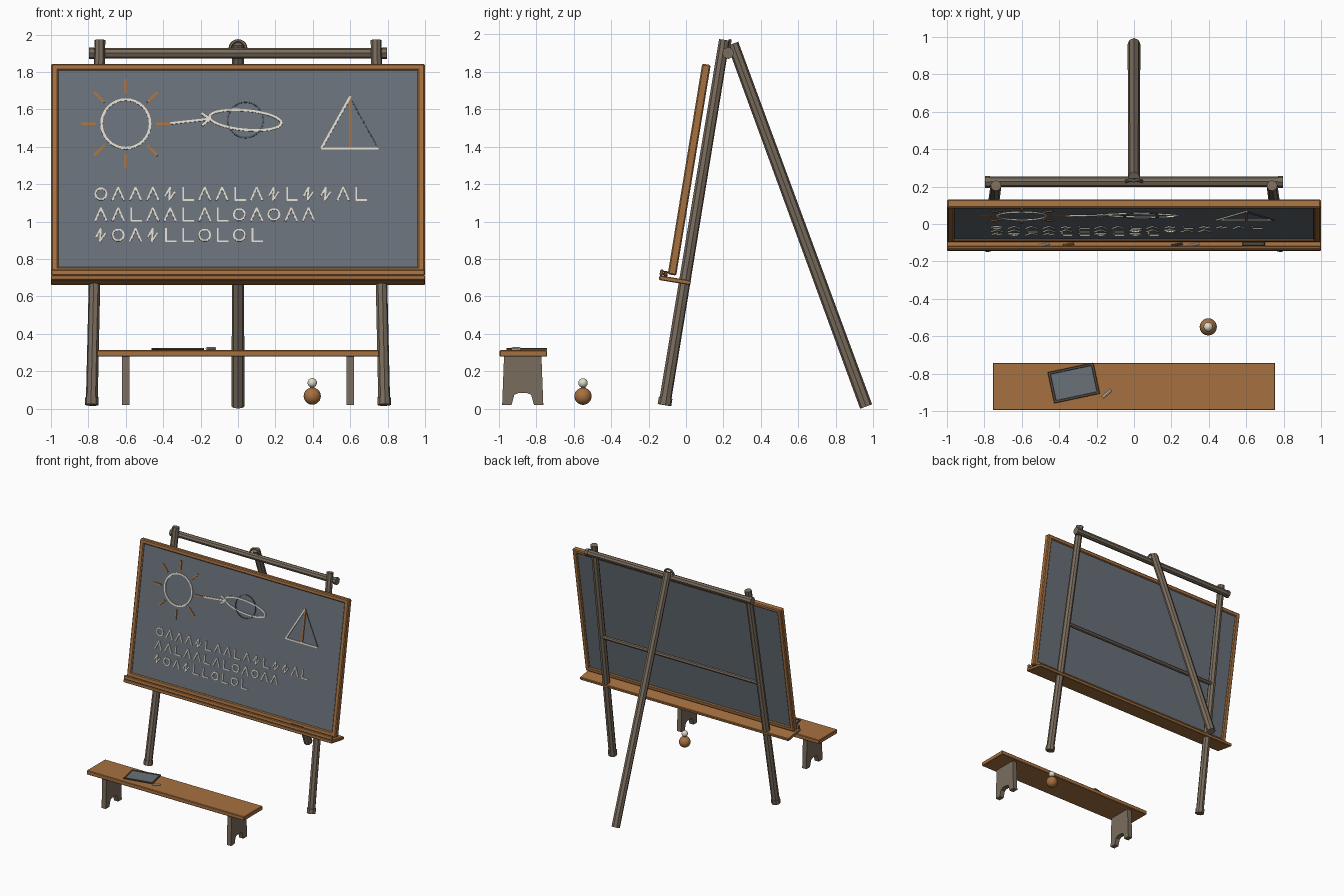
import bpy, bmesh, math
from mathutils import Matrix, Vector

cube = bpy.data.objects.get("Cube")
if cube:
    bpy.data.objects.remove(cube, do_unlink=True)


def material(name, rgb):
    m = bpy.data.materials.new(name)
    m.use_nodes = True
    m.diffuse_color = (*rgb, 1)
    m.node_tree.nodes["Principled BSDF"].inputs["Base Color"].default_value = (*rgb, 1)
    return m


WOOD = material("warm wood", (0.38, 0.165, 0.052))
POLE = material("weathered wood", (0.195, 0.152, 0.11))
SLATE = material("slate", (0.14, 0.165, 0.19))
CHALK = material("white chalk", (0.75, 0.70, 0.60))
ORANGE = material("orange chalk", (0.42, 0.16, 0.04))
BLUE = material("blue grey chalk", (0.07, 0.09, 0.11))
DARK = material("dark wood", (0.09, 0.07, 0.05))

# Tilted coordinate system of the board: x across, y through, z up its face
TILT = math.radians(-9.3)
BASE = Vector((0, -0.075, 0.715))
BOARD = Matrix.Translation(BASE) @ Matrix.Rotation(TILT, 4, 'X')


def finish(name, bm, mat, frame=Matrix(), smooth=False):
    bmesh.ops.recalc_face_normals(bm, faces=bm.faces)
    me = bpy.data.meshes.new(name)
    bm.to_mesh(me)
    bm.free()
    me.materials.append(mat)
    ob = bpy.data.objects.new(name, me)
    bpy.context.collection.objects.link(ob)
    ob.matrix_world = frame
    if smooth:
        for p in me.polygons:
            p.use_smooth = True
    return ob


def box(name, lo, hi, mat, frame=Matrix(), bevel=0.004):
    lo, hi = Vector(lo), Vector(hi)
    bm = bmesh.new()
    bmesh.ops.create_cube(bm, size=1, matrix=Matrix.Translation((lo + hi) / 2)
                          @ Matrix.Diagonal((*(hi - lo), 1)))
    if bevel:
        bmesh.ops.bevel(bm, geom=bm.edges[:], offset=bevel, segments=1, affect='EDGES')
    return finish(name, bm, mat, frame)


def pole(name, a, b, r, mat=POLE, r2=None, sides=8, frame=Matrix()):
    a, b = Vector(a), Vector(b)
    d = b - a
    bm = bmesh.new()
    bmesh.ops.create_cone(bm, cap_ends=True, segments=sides, radius1=r,
                          radius2=r2 or r, depth=d.length,
                          matrix=Matrix.Translation((a + b) / 2)
                          @ d.to_track_quat('Z', 'Y').to_matrix().to_4x4())
    return finish(name, bm, mat, frame)


def ball(name, centre, r, mat):
    bm = bmesh.new()
    bmesh.ops.create_uvsphere(bm, u_segments=20, v_segments=12, radius=r,
                              matrix=Matrix.Translation(centre))
    return finish(name, bm, mat, smooth=True)


def drawing(name, lines, width, mat):
    """Thin plates on the slate along polylines given as (x, height) points."""
    bm = bmesh.new()
    for line in lines:
        for (x1, z1), (x2, z2) in zip(line, line[1:]):
            z1, z2 = [(z - BASE.z) / math.cos(TILT) for z in (z1, z2)]
            dx, dz = x2 - x1, z2 - z1
            bmesh.ops.create_cube(bm, size=1, matrix=Matrix.Translation(
                ((x1 + x2) / 2, -0.015, (z1 + z2) / 2))
                @ Matrix.Rotation(-math.atan2(dz, dx), 4, 'Y')
                @ Matrix.Diagonal((math.hypot(dx, dz) + width * 0.4, 0.008, width, 1)))
    return finish(name, bm, mat, BOARD)


def ellipse(cx, cz, rx, rz, tilt=0, n=32):
    pts = []
    for i in range(n + 1):
        t = math.tau * i / n
        x, z = rx * math.cos(t), rz * math.sin(t)
        pts.append((cx + x * math.cos(tilt) - z * math.sin(tilt),
                    cz + x * math.sin(tilt) + z * math.cos(tilt)))
    return pts


# Easel: two front legs with feet, rear leg, cross bars
for side, s in (("right", -1), ("left", 1)):
    foot, top = Vector((s * 0.782, -0.115, 0.02)), Vector((s * 0.738, 0.205, 1.97))
    pole(f"front_leg_{side}", foot, top, 0.032, r2=0.029)
    pole(f"foot_{side}", foot, foot.lerp(top, 0.02), 0.037)
    pole(f"bar_end_{side}", (s * 0.77, 0.225, 1.9), (s * 0.796, 0.225, 1.9), 0.032)
pole("rear_leg", (0, 0.962, 0.012), (0, 0.25, 1.95), 0.034, r2=0.031)
pole("top_bar", (-0.79, 0.226, 1.9), (0.79, 0.226, 1.9), 0.027)
pole("middle_bar", (-0.76, 0.075, 1.12), (0.76, 0.075, 1.12), 0.017)
bpy.ops.mesh.primitive_torus_add(major_radius=0.042, minor_radius=0.009,
                                 major_segments=20, minor_segments=6,
                                 location=(0, 0.228, 1.925),
                                 rotation=(math.radians(80), 0, 0))
ring = bpy.context.object
ring.name = "hinge_ring"
ring.data.materials.append(POLE)

# Chalkboard: slate panel and frame
H, W, T = 1.14, 1.0, 0.023
box("slate_panel", (-0.97, -0.012, 0.02), (0.97, 0.012, H - 0.02), SLATE, BOARD, 0)
for side, s in (("right", -1), ("left", 1)):
    box(f"frame_stile_{side}", (min(s * W, s * 0.96), -T, 0),
        (max(s * W, s * 0.96), T, H), WOOD, BOARD, 0.007)
box("frame_top_rail", (-W, -T, H - 0.035), (W, T, H), WOOD, BOARD, 0.007)
box("frame_bottom_rail", (-W, -T, 0), (W, T, 0.04), WOOD, BOARD, 0.007)

# Chalk tray with lip, chalk sticks and eraser
box("tray_plank", (-W, -0.065, -0.038), (W, 0.105, -0.013), WOOD, BOARD)
box("tray_lip", (-W, -0.066, -0.014), (W, -0.046, 0.02), WOOD, BOARD, 0.006)
for i, (x, mat) in enumerate(((-0.48, CHALK), (-0.35, ORANGE), (0.23, BLUE), (0.32, CHALK))):
    pole(f"tray_chalk_{i + 1}", (x - 0.03, -0.04, -0.006), (x + 0.03, -0.029, -0.006),
         0.007, mat, sides=8, frame=BOARD)
box("tray_eraser", (0.58, -0.045, -0.013), (0.7, -0.024, 0.016), DARK, BOARD)

# Chalk drawings: sun, arrow, ringed planet, boat
SUN = (-0.6, 1.52)
drawing("sun_disc", [ellipse(*SUN, 0.13, 0.13)], 0.013, CHALK)
rays = []
for i in range(8):
    c, s = math.cos(i * math.pi / 4), math.sin(i * math.pi / 4)
    rays.append([(SUN[0] + r * c, SUN[1] + r * s) for r in (0.165, 0.237)])
drawing("sun_rays", rays, 0.012, ORANGE)
drawing("arrow", [[(-0.36, 1.523), (-0.15, 1.546)],
                  [(-0.195, 1.575), (-0.15, 1.546), (-0.19, 1.512)]], 0.012, CHALK)
drawing("planet", [ellipse(0.04, 1.542, 0.095, 0.095)], 0.008, BLUE)
drawing("planet_ring", [ellipse(0.04, 1.54, 0.193, 0.052, -0.09)], 0.012, CHALK)
drawing("sail", [[(0.6, 1.665), (0.445, 1.388), (0.75, 1.388)]], 0.012, CHALK)
drawing("mast", [[(0.6, 1.395), (0.6, 1.66)]], 0.012, ORANGE)
drawing("sail_edge", [[(0.6 + 0.15 * t / 20, 1.66 - 0.27 * t / 20) for t in (k, k + 0.6)]
                      for k in range(20)], 0.006, BLUE)

# Rows of simple invented marks
MARKS = {
    "o": ellipse(0, 0, 0.03, 0.03, n=10),
    "^": [(-0.03, -0.033), (0, 0.035), (0.03, -0.033)],
    "l": [(-0.022, 0.035), (-0.022, -0.033), (0.033, -0.033)],
    "z": [(-0.025, -0.01), (0, 0.035), (-0.005, -0.033), (0.025, 0.01)],
}
for row, marks in enumerate(("o^^^zl^^l^zlzz^l", "^^l^^l^lo^o^^", "zo^zlloLol".lower())):
    lines = [[(x - 0.733 + i * 0.0925, z + 1.145 - row * 0.11) for x, z in MARKS[m]]
             for i, m in enumerate(marks)]
    drawing(f"mark_row_{row + 1}", lines, 0.009, CHALK)

# Bench: seat and two notched end supports
box("bench_seat", (-0.755, -0.995, 0.278), (0.755, -0.742, 0.313), WOOD)
half = [(0.1, 0.28), (0.11, 0.02), (0.06, 0.02), (0.045, 0.075), (0.02, 0.085)]
outline = half + [(-y, z) for y, z in reversed(half)]
for side, s in (("right", -1), ("left", 1)):
    bm = bmesh.new()
    face = bm.faces.new([bm.verts.new((s * 0.6 - 0.02, y - 0.872, z)) for y, z in outline])
    out = bmesh.ops.extrude_face_region(bm, geom=[face])
    bmesh.ops.translate(bm, vec=(0.04, 0, 0),
                        verts=[v for v in out["geom"] if isinstance(v, bmesh.types.BMVert)])
    finish(f"bench_support_{side}", bm, POLE)

# Writing tablet and chalk lying on the bench
TABLET = Matrix.Translation((-0.322, -0.85, 0.313)) @ Matrix.Rotation(math.radians(12), 4, 'Z')
box("tablet_slate", (-0.115, -0.075, 0), (0.115, 0.075, 0.008), SLATE, TABLET, 0)
for s in (-1, 1):
    side = "left" if s > 0 else "right"
    box(f"tablet_side_{side}", (s * 0.118 - 0.007, -0.085, 0),
        (s * 0.118 + 0.007, 0.085, 0.012), DARK, TABLET, 0.002)
    box("tablet_back" if s > 0 else "tablet_front", (-0.125, s * 0.078 - 0.007, 0),
        (0.125, s * 0.078 + 0.007, 0.012), DARK, TABLET, 0.002)
pole("bench_chalk", (-0.168, -0.927, 0.321), (-0.122, -0.888, 0.321), 0.008, CHALK)

# Small toy on the floor
ball("toy_body", (0.397, -0.55, 0.067), 0.046, WOOD)
pole("toy_neck", (0.397, -0.55, 0.1), (0.397, -0.55, 0.125), 0.012, WOOD)
ball("toy_head", (0.397, -0.55, 0.138), 0.025, CHALK)
